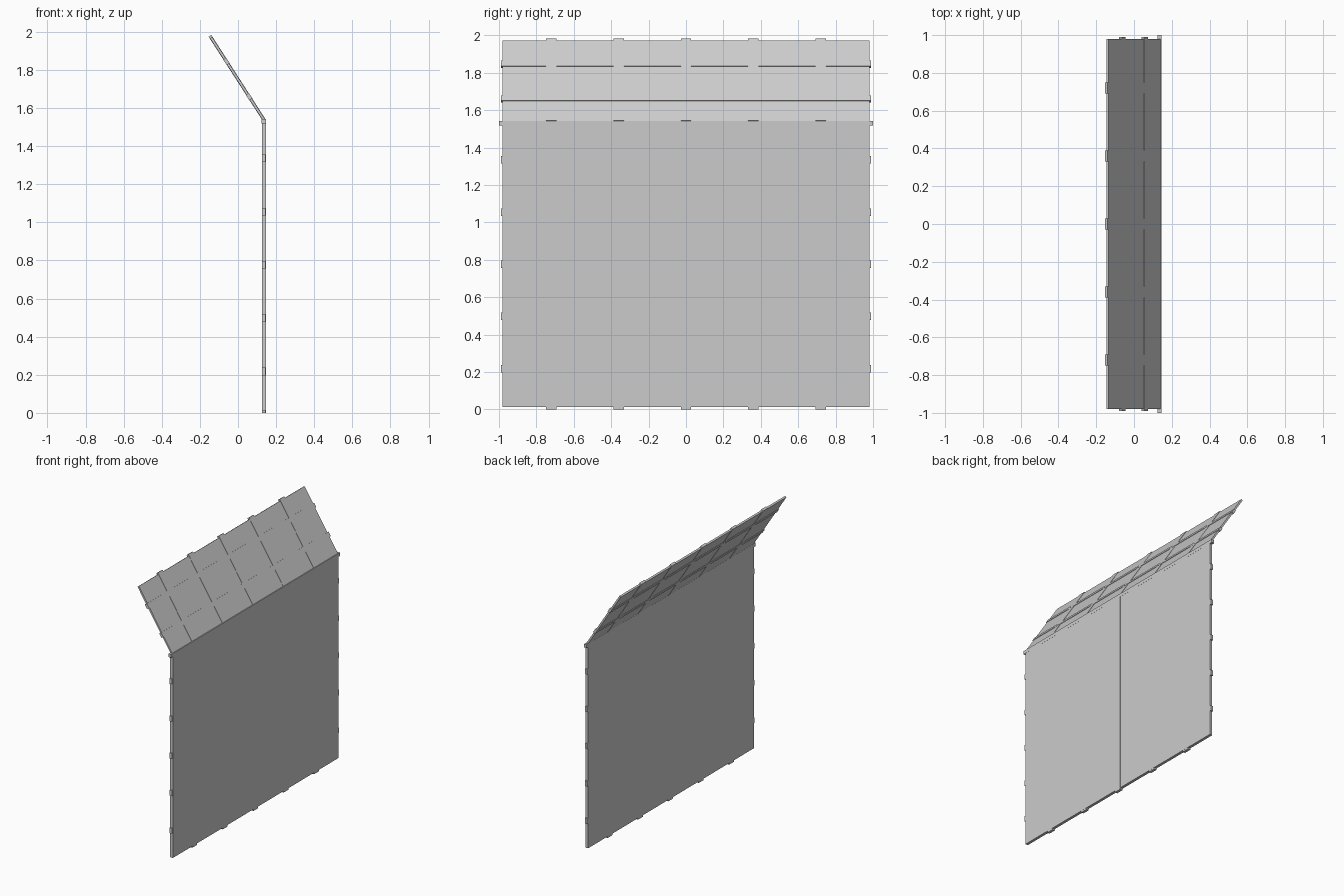
import bpy
from mathutils import Vector, Matrix

if "Cube" in bpy.data.objects:
    bpy.data.objects.remove(bpy.data.objects["Cube"])


def box(name, origin, up, u, y, t):
    """Box in a panel frame: u along the panel, y sideways, t through its thickness."""
    up = Vector((up[0], 0, up[1])).normalized()
    out = Vector((up.z, 0, -up.x))
    o = Vector((origin[0], 0, origin[1]))
    verts = [o + up * a + Vector((0, b, 0)) + out * c for a in u for b in y for c in t]
    faces = [(0, 1, 3, 2), (4, 6, 7, 5), (0, 4, 5, 1), (2, 3, 7, 6), (0, 2, 6, 4), (1, 5, 7, 3)]
    me = bpy.data.meshes.new(name)
    me.from_pydata(verts, [], faces)
    ob = bpy.data.objects.new(name, me)
    bpy.context.collection.objects.link(ob)
    return ob


WALL = ((0.1355, 0.0), (0, 1))
ROOF = ((0.138, 1.535), (-0.285, 0.443))
ROOF_LEN = 0.527
posts = [-0.72, -0.36, 0.0, 0.36, 0.72]

# upright sheet and leaning top sheet
box("wall_sheet", *WALL, (0.012, 1.54), (-0.98, 0.98), (-0.0105, 0.0105))
box("top_sheet", *ROOF, (0.0, ROOF_LEN - 0.012), (-0.98, 0.98), (-0.0065, 0.0065))

# upright bars, with ends showing past the sheets
for i, y in enumerate(posts):
    w = (y - 0.028, y + 0.028)
    box(f"wall_post_{i}", *WALL, (0.0, 1.53), w, (-0.0098, 0.0112 if y == 0 else 0.0098))
    box(f"top_post_{i}", *ROOF, (0.005, ROOF_LEN), w, (-0.0085, 0.0085))

# horizontal wall rails
for i, z in enumerate([0.217, 0.498, 0.777, 1.055, 1.335]):
    box(f"wall_rail_{i}", *WALL, (z - 0.02, z + 0.02), (-0.99, 0.99), (-0.0099, 0.0099))

# rail along the bend
box("bend_rail", *WALL, (1.518, 1.543), (-1.0, 1.0), (-0.011, 0.011))

# horizontal top rails
for i, u in enumerate([0.148, 0.368]):
    box(f"top_rail_{i}", *ROOF, (u - 0.017, u + 0.017), (-0.99, 0.99), (-0.0095, 0.0095))
